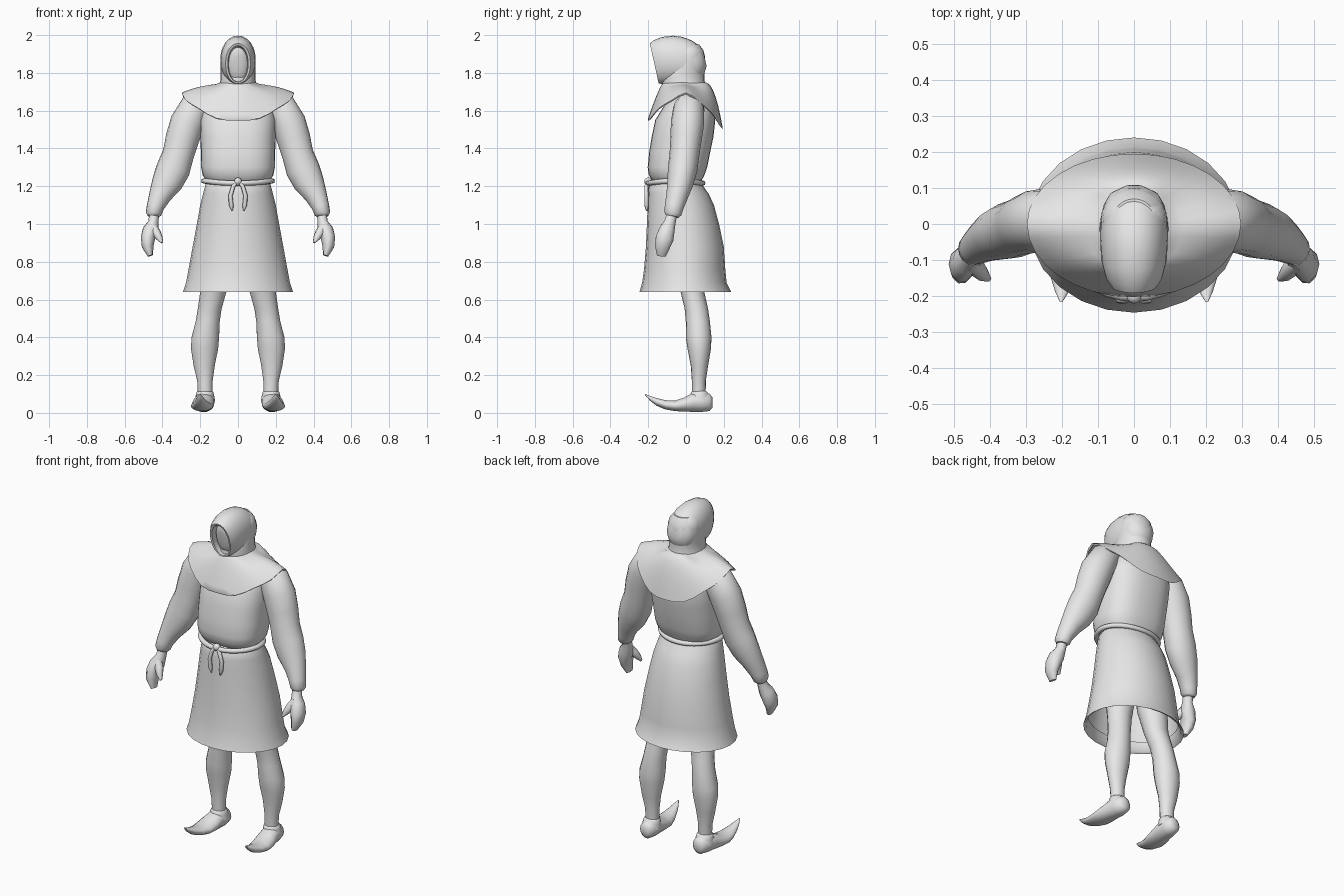
import bpy, bmesh, math
from mathutils import Vector

gray = bpy.data.materials.new("plain_gray")
gray.diffuse_color = (0.8, 0.8, 0.8, 1)


def finish(name, bm, mirror=False, angle=50):
    bmesh.ops.recalc_face_normals(bm, faces=bm.faces)
    me = bpy.data.meshes.new(name)
    bm.to_mesh(me)
    bm.free()
    me.materials.append(gray)
    ob = bpy.data.objects.new(name, me)
    bpy.context.collection.objects.link(ob)
    bpy.ops.object.select_all(action='DESELECT')
    ob.select_set(True)
    bpy.context.view_layer.objects.active = ob
    bpy.ops.object.shade_smooth_by_angle(angle=math.radians(angle))
    if mirror:
        ob.modifiers.new("mirror", 'MIRROR').use_mirror_merge = False
    return ob


def skin(name, loops, caps=(True, True), closed=False, **kw):
    """Bridge loops of points into one surface."""
    bm = bmesh.new()
    vs = [[bm.verts.new(p) for p in lp] for lp in loops]
    n = len(vs[0])
    pairs = list(zip(vs, vs[1:])) + ([(vs[-1], vs[0])] if closed else [])
    for a, b in pairs:
        for i in range(n):
            j = (i + 1) % n
            bm.faces.new((a[i], a[j], b[j], b[i]))
    for on, lp in zip(caps, (vs[0], vs[-1])):
        if on and not closed:
            bm.faces.new(lp)
    return finish(name, bm, **kw)


def tube(name, rings, n=14, normal=None, caps=(True, True), closed=False, square=2, **kw):
    """Loft (super)ellipses (x, y, z, ru, rv) along a path."""
    loops, k = [], len(rings)

    def sp(w):
        return math.copysign(abs(w) ** (2 / square), w)

    for i, (x, y, z, ru, rv) in enumerate(rings):
        a = rings[(i - 1) % k if closed else max(i - 1, 0)]
        b = rings[(i + 1) % k if closed else min(i + 1, k - 1)]
        d = Vector(normal) if normal else Vector(b[:3]) - Vector(a[:3])
        d.normalize()
        ref = Vector((0, 0, 1)) if closed else Vector((1, 0, 0))
        u = (ref - d * ref.dot(d)).normalized()
        v = d.cross(u)
        loops.append([Vector((x, y, z)) + u * ru * sp(math.cos(t)) + v * rv * sp(math.sin(t))
                      for t in (2 * math.pi * m / n for m in range(n))])
    return skin(name, loops, caps, closed, **kw)


def stack(name, levels, n=24, **kw):
    """Loft horizontal rings (z, half width, front y, back y)."""
    return tube(name, [(0, (f + b) / 2, z, w, (b - f) / 2) for z, w, f, b in levels],
                n, normal=(0, 0, 1), **kw)


# Tunic body, bloused over the belt, and skirt
stack("tunic_body", [(1.21, .155, -.165, .075), (1.235, .172, -.182, .085),
                     (1.26, .188, -.197, .098), (1.3, .195, -.203, .112),
                     (1.38, .197, -.195, .128), (1.46, .198, -.182, .145),
                     (1.55, .2, -.163, .155), (1.62, .185, -.12, .145),
                     (1.67, .14, -.085, .1)], n=28, square=2.5)
stack("skirt", [(1.23, .16, -.175, .075), (1.21, .172, -.196, .085),
                (1.16, .185, -.201, .12), (1.1, .2, -.203, .148),
                (1.0, .218, -.207, .175), (.88, .24, -.212, .2),
                (.76, .262, -.222, .208), (.69, .275, -.232, .215),
                (.64, .292, -.246, .24), (.65, .275, -.23, .222),
                (.70, .262, -.22, .205)], caps=(True, False))

# Rope belt with knot and two hanging ends
belt = []
for i in range(32):
    t = 2 * math.pi * i / 32
    belt.append((.182 * math.cos(t), -.056 + .145 * math.sin(t),
                 1.222 + .006 * math.cos(2 * t), .014, .014))
tube("rope_belt", belt, 8, closed=True)
bm = bmesh.new()
bmesh.ops.create_uvsphere(bm, u_segments=12, v_segments=8, radius=.021)
bmesh.ops.translate(bm, verts=bm.verts, vec=(0, -.2, 1.225))
finish("belt_knot", bm)
tube("belt_end", [(.005, -.203, 1.225, .008, .008), (.025, -.21, 1.2, .011, .011),
                  (.04, -.21, 1.15, .011, .011), (.036, -.209, 1.1, .012, .012),
                  (.03, -.208, 1.07, .004, .004)], 8, mirror=True)

# Shoulder cape: hem dips at front and back, rides high on the shoulders
cape = []
for t in (0, .1, .2, .3, .45, .6, .75, .88, 1, .97, .92):
    loop = []
    inner = .012 if t in (.97, .92) else 0
    for i in range(32):
        a = 2 * math.pi * i / 32
        c, s = math.cos(a), math.sin(a)
        front = s < 0
        neck = Vector((.092 * c, -.015 + (.105 if front else .112) * s, 1.75))
        hem = Vector((.297 * c, (.203 if front else .195) * s,
                      1.69 - (.142 if front else .19) * abs(s) ** 1.6
                      + .005 * math.cos(8 * a)))
        p = neck.lerp(hem, t)
        power = 1.9 + (-.65 if front else .45) * abs(s)
        blend = min(1, max(0, (abs(c) - .5) / .4))
        slope = t ** power * (1 - blend) + blend * (.5 * t ** .5 * (1 - t) + t ** 2.2)
        p.z = neck.z + (hem.z - neck.z) * slope - inner
        loop.append(p)
    cape.append(loop)
skin("shoulder_cape", cape, caps=(False, False))

# Hood: neck column and a forward-leaning cowl with a recessed oval face
stack("hood_neck", [(1.69, .11, -.11, .115), (1.73, .1, -.125, .104),
                    (1.76, .093, -.13, .098), (1.8, .092, -.122, .098),
                    (1.85, .093, -.09, .102), (1.89, .092, -.08, .1),
                    (1.92, .086, -.07, .092), (1.95, .06, -.05, .07)], 24)
tube("hood", [(0, -.145, 1.845, .022, .045), (0, -.14, 1.845, .042, .078),
              (0, -.132, 1.845, .05, .092), (0, -.165, 1.848, .054, .099),
              (0, -.168, 1.85, .066, .109), (0, -.145, 1.857, .079, .119),
              (0, -.1, 1.865, .091, .128), (0, -.04, 1.866, .094, .134),
              (0, .01, 1.866, .093, .127), (0, .05, 1.868, .085, .108),
              (0, .08, 1.872, .068, .08), (0, .1, 1.876, .03, .04)],
     24, normal=(0, 1, .22), square=2.1)

# Sleeves, hands and thumbs
tube("sleeve", [(.17, .015, 1.655, .05, .06), (.225, .015, 1.615, .085, .082),
                (.268, .008, 1.535, .092, .088), (.295, 0, 1.45, .089, .083),
                (.316, -.008, 1.37, .083, .079), (.343, -.018, 1.29, .09, .078),
                (.375, -.03, 1.22, .082, .07), (.413, -.047, 1.15, .06, .058),
                (.438, -.063, 1.09, .046, .05), (.447, -.07, 1.055, .042, .046),
                (.449, -.073, 1.04, .03, .034)], 16, mirror=True)
tube("hand", [(.443, -.072, 1.06, .026, .028), (.448, -.085, 1.01, .027, .032),
              (.462, -.1, .97, .042, .042), (.477, -.113, .925, .038, .05),
              (.478, -.125, .88, .031, .042), (.464, -.13, .832, .014, .025)],
     10, mirror=True)
tube("thumb", [(.455, -.105, .99, .024, .026), (.433, -.125, .955, .025, .024),
               (.418, -.142, .928, .019, .019), (.402, -.153, .902, .007, .007)],
     8, mirror=True)

# Legs
tube("leg", [(.105, .01, .95, .09, .09), (.113, .02, .78, .083, .08),
             (.129, .032, .65, .07, .063), (.15, .055, .55, .063, .062),
             (.161, .063, .48, .064, .064), (.173, .067, .40, .073, .068),
             (.177, .07, .34, .072, .062), (.179, .071, .25, .056, .046),
             (.175, .068, .17, .041, .037), (.174, .068, .08, .038, .036)],
     16, normal=(0, 0, 1), mirror=True)

# Shoes with curled pointed toes
tube("shoe", [(.174, .14, .055, .022, .028), (.174, .125, .056, .042, .047),
              (.176, .085, .058, .052, .054), (.18, .04, .056, .054, .052),
              (.186, -.01, .044, .06, .038), (.191, -.06, .037, .059, .028),
              (.195, -.11, .043, .046, .025), (.198, -.155, .058, .031, .021),
              (.2, -.19, .077, .018, .013), (.202, -.217, .097, .003, .003)],
     14, normal=(0, -1, 0), mirror=True)
tube("shoe_collar", [(.175, .075, .06, .054, .058), (.175, .072, .09, .049, .052),
                     (.175, .07, .11, .044, .044), (.175, .07, .116, .037, .036)],
     14, normal=(0, 0, 1), mirror=True)
